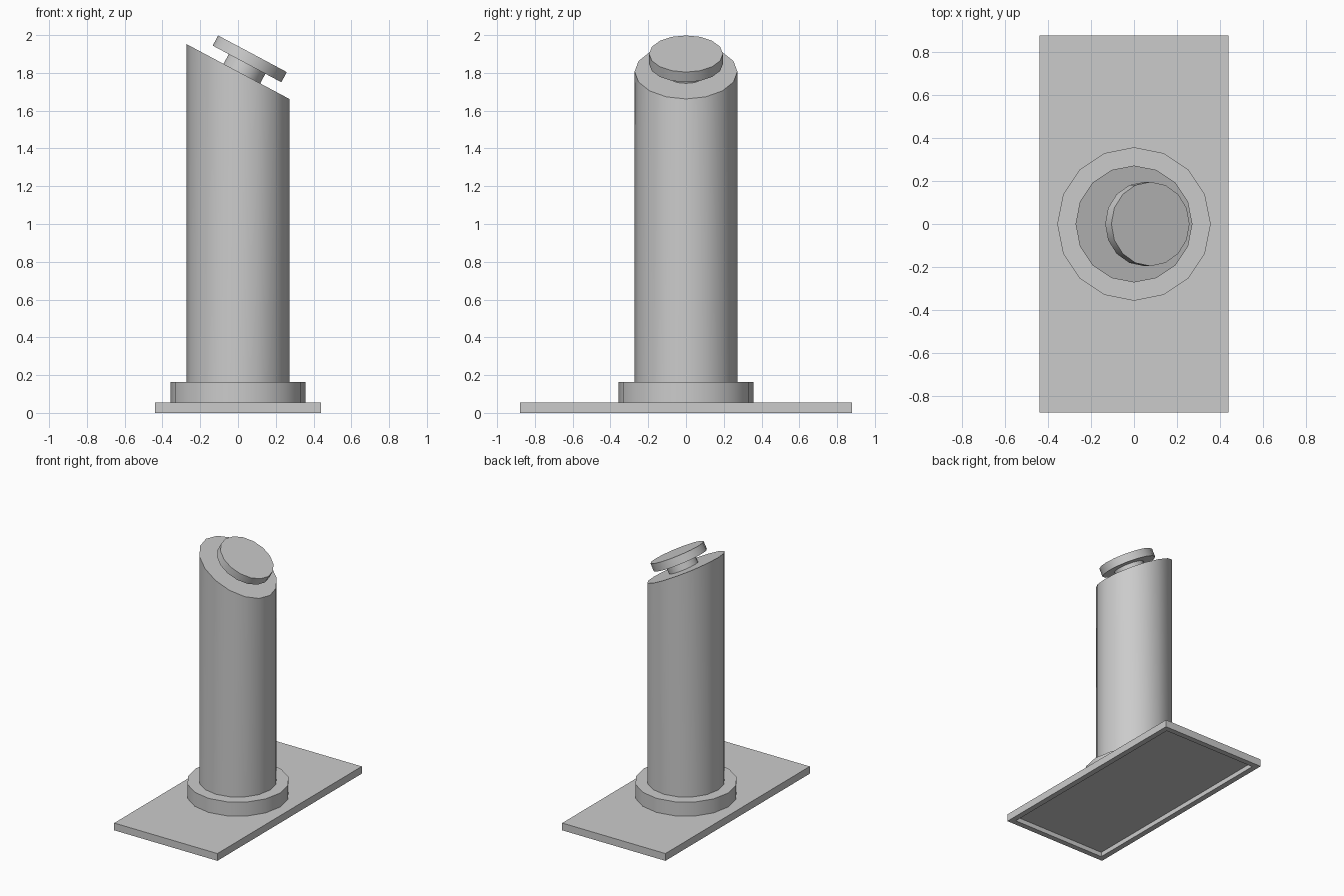
import bpy, bmesh, math
from mathutils import Matrix, Vector

cube = bpy.data.objects.get("Cube")
if cube:
    bpy.data.objects.remove(cube)

grey = bpy.data.materials.new("plain grey")
grey.use_nodes = True
COLOUR = (0.6, 0.6, 0.6, 1)
grey.diffuse_color = COLOUR
grey.node_tree.nodes["Principled BSDF"].inputs["Base Color"].default_value = COLOUR

TILT = math.atan2(0.29, 0.544)      # slope of the cut column top
AXIS = Vector((math.sin(TILT), 0, math.cos(TILT)))
SIDES = 16


def finish(name, bm, smooth=True):
    mesh = bpy.data.meshes.new(name)
    bm.to_mesh(mesh)
    bm.free()
    mesh.materials.append(grey)
    obj = bpy.data.objects.new(name, mesh)
    bpy.context.collection.objects.link(obj)
    if smooth:
        bpy.ops.object.select_all(action='DESELECT')
        obj.select_set(True)
        bpy.context.view_layer.objects.active = obj
        bpy.ops.object.shade_smooth_by_angle(angle=math.radians(30))


def cylinder(radius, height, base, tilt=0, depth_scale=1):
    """Cylinder standing on the base point, leaning toward +x by tilt."""
    bm = bmesh.new()
    place = (Matrix.Translation(base) @ Matrix.Rotation(tilt, 4, 'Y')
             @ Matrix.Translation((0, 0, height / 2))
             @ Matrix.Diagonal((1, depth_scale, 1, 1)))
    bmesh.ops.create_cone(bm, cap_ends=True, segments=SIDES, radius1=radius,
                          radius2=radius, depth=height, matrix=place)
    return bm


# Base plate, hollowed underneath inside a flat rim
bm = bmesh.new()
bmesh.ops.create_cube(bm, size=1, matrix=Matrix.Translation((0, 0, 0.028))
                      @ Matrix.Diagonal((0.878, 1.755, 0.056, 1)))
bm.normal_update()
under = [f for f in bm.faces if f.normal.z < -0.9]
bmesh.ops.inset_region(bm, faces=under, thickness=0.06)
bmesh.ops.inset_region(bm, faces=under, thickness=0, depth=-0.035)
finish("base_plate", bm, smooth=False)

# Collar around the foot of the column
finish("foot_collar", cylinder(0.357, 0.108, Vector((0, 0, 0.056))))

# Column with its top sheared to a slope
bm = cylinder(0.272, 1.75, Vector((0, 0, 0.056)))
for v in bm.verts:
    if v.co.z > 1:
        v.co.z = 1.807 - v.co.x * math.tan(TILT)
finish("column", bm)

# Button on a short stem, square to the slope
root = Vector((0.021, 0, 1.797))
finish("button_stem", cylinder(0.11, 0.075, root - AXIS * 0.01, TILT))
finish("button_cap", cylinder(0.206, 0.061, root + AXIS * 0.057, TILT, 0.95))
